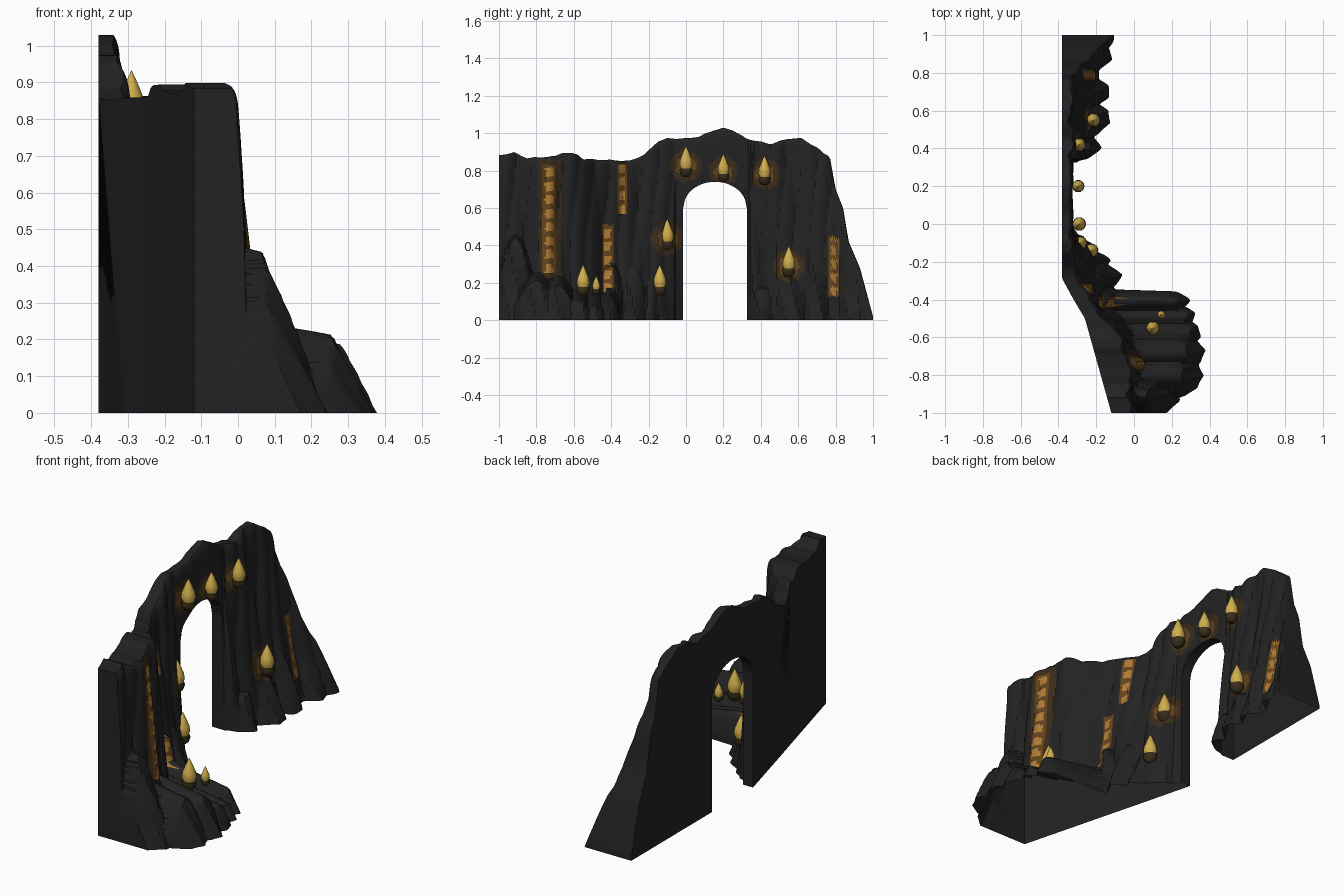
import bpy, bmesh, math
from math import sin, sqrt

if "Cube" in bpy.data.objects:
    bpy.data.objects.remove(bpy.data.objects["Cube"])


def mat(name, rgb):
    m = bpy.data.materials.new(name)
    m.diffuse_color = (*rgb, 1)
    m.use_nodes = True
    m.node_tree.nodes["Principled BSDF"].inputs["Base Color"].default_value = m.diffuse_color
    return m


ROCK = mat("charcoal rock", (0.016, 0.016, 0.016))
DIM = mat("dim glow", (0.042, 0.024, 0.010))
BROWN = mat("brown glow", (0.12, 0.055, 0.012))
EMBER = mat("ember orange", (0.42, 0.19, 0.035))
GOLD = mat("flame gold", (0.64, 0.43, 0.075))
BOWL = mat("bowl bronze", (0.04, 0.028, 0.011))


def lerp(table, y, k=1):
    for a, b in zip(table, table[1:]):
        if y <= b[0]:
            t = max(0, (y - a[0]) / (b[0] - a[0]))
            return a[k] + (b[k] - a[k]) * t
    return table[-1][k]


# skyline (y, z), back line (y, x at top, x at foot), front face (y, x at top, x at foot)
TOP = [(-1, .885), (-.92, .9), (-.85, .87), (-.7, .88), (-.66, .9), (-.58, .89), (-.55, .865),
       (-.3, .855), (-.22, .89), (-.15, .96), (-.1, .975), (0, .975), (.07, .985), (.15, 1.02),
       (.2, 1.03), (.25, 1.02), (.32, .975), (.45, .945), (.55, .975), (.62, .975), (.66, .95),
       (.7, .925), (.77, .87), (.8, .7), (.84, .6), (.87, .42), (.93, .28), (1, .02)]
BACK = [(-1, -.12, -.12), (-.5, -.26, -.253), (-.4, -.32, -.28), (-.29, -.38, -.309),
        (-.02, -.38, -.38), (1, -.38, -.38)]
FRONT = [(-1, -.03, .0), (-.73, -.04, .05), (-.6, -.09, -.01), (-.5, -.17, -.07),
         (-.42, -.24, -.15), (-.34, -.29, -.16), (-.25, -.32, -.16), (-.14, -.34, -.23),
         (-.06, -.335, -.30), (-.02, -.33, -.325), (.32, -.33, -.32), (.35, -.34, -.27),
         (.42, -.34, -.25), (.6, -.345, -.21), (.8, -.345, -.21), (1, -.345, -.13)]
# foot rocks: y, half width, reach in x, height, lean
ROCKS = [(-.91, .08, .25, .45, .4), (-.8, .09, .37, .25, .5), (-.68, .08, .38, .23, .5),
         (-.58, .07, .36, .16, .5), (-.49, .06, .33, .14, .5), (-.41, .05, .30, .18, .5),
         (-.40, .06, -.04, .30, .3), (-.28, .06, -.06, .28, .4), (-.19, .04, -.12, .22, .4),
         (-.12, .04, -.20, .11, .4), (.41, .06, -.17, .18, .3), (.56, .08, -.12, .22, .4),
         (.70, .07, -.12, .36, .3), (.89, .07, -.11, .35, .4)]


def skyline(y):
    return lerp(TOP, y) - .005 * abs(sin(31 * y)) * (y < .75)


def back_x(y, z):
    t = min(1, z / .85)
    return lerp(BACK, y, 2) * (1 - t) + lerp(BACK, y, 1) * t


def face_x(y, z):
    """Front surface of the cliff at height z."""
    zt = skyline(y)
    xt, xf = lerp(FRONT, y, 1), lerp(FRONT, y, 2)
    wall = xt + (xf - xt) * max(0, 1 - z / .9) ** 1.2
    amp = .25 if -.06 < y < .34 else 1
    wall += amp * (.024 * abs(sin(15 * y + 1.1 * z)) + .012 * abs(sin(37 * y + sin(5 * z))))
    x = wall
    for yc, w, reach, h, lean in ROCKS:
        d = (y - yc) / w
        if abs(d) < 1.25:
            slope = reach - lean * z - .06 * d * d - .012 * abs(sin(47 * y + 9 * z))
            ledge = wall + 6 * (h * (1 - .4 * d * d) - z)
            x = max(x, min(slope, ledge))
    x -= .015 * (z / zt) ** 50
    return min(.38, max(x, back_x(y, z) + .03))


# torches: x, y, flame base z, scale
TORCHES = [(-.29, 0, .81, 1), (-.295, .2, .78, .9), (-.29, .42, .765, .95), (-.285, -.1, .42, 1),
           (-.215, .55, .275, 1), (-.225, -.14, .175, 1), (.10, -.55, .175, 1),
           (.145, -.48, .165, .6)]
# ember cracks: y, z bottom, z top, half width
CRACKS = [(-.73, .255, .83, .022), (-.34, .57, .83, .016), (-.42, .15, .51, .018),
          (.79, .13, .44, .018)]


def glow(y, z):
    """Material slot for a spot on the cliff face."""
    level = 0
    for cy, z0, z1, w in CRACKS:
        d = abs(y - cy)
        if z0 < z < z1:
            if d < w * (.9 + .2 * sin(80 * z)) and ((z - z0) % .073) < .048:
                return 3
            if d < w * 1.6:
                level = max(level, 2)
        if z0 - .03 < z < z1 + .03 and d < w * 2.7 and w > .02:
            level = max(level, 1)
    for _, ty, tz, s in TORCHES[:5]:
        r = math.hypot(y - ty, z - tz - .015) + .006 * sin(90 * y) * sin(70 * z)
        level = max(level, 2 if r < .053 * s else 1 if r < .085 * s else 0)
    return level


def cliff(name, y0, y1, floor, rows=90, jamb=None):
    """Loft cross-sections along y: detailed front, flat back; cliffs are open below."""
    n = round((y1 - y0) / .01)
    bm = bmesh.new()
    rings = []
    for i in range(n + 1):
        y = y0 + (y1 - y0) * i / n
        zb, zt = floor(y), skyline(y)
        ring = []
        for j in range(rows + 1):
            z = zb + (zt - zb) * j / rows
            ring.append(bm.verts.new((face_x(y, z), y, z)))
        ring += [bm.verts.new((back_x(y, z), y, z)) for z in (zt, zb)]
        rings.append(ring)
    m = rows + 3
    for a, b in zip(rings, rings[1:]):
        for j in range(m - (jamb is not None)):
            k = (j + 1) % m
            f = bm.faces.new((a[j], a[k], b[k], b[j]))
            f.normal_update()
            if j < rows and abs(f.normal.z) < .75:
                c = f.calc_center_median()
                f.material_index = glow(c.y, c.z)
    if jamb is not None:
        # outer end and gateway side
        bm.faces.new(rings[-1 - jamb])
        inner = rings[jamb]
        side = [v for v in inner[:rows + 1] if v.co.z < .61]
        bm.faces.new(side + [bm.verts.new((-.38, inner[0].co.y, side[-1].co.z)), inner[-1]])
    bmesh.ops.recalc_face_normals(bm, faces=bm.faces)
    ob = add(name, bm, [ROCK, DIM, BROWN, EMBER])
    smooth(ob, 30)


def smooth(ob, deg):
    bpy.ops.object.select_all(action='DESELECT')
    ob.select_set(True)
    bpy.context.view_layer.objects.active = ob
    bpy.ops.object.shade_smooth_by_angle(angle=math.radians(deg))


def add(name, bm, mats):
    me = bpy.data.meshes.new(name)
    bm.to_mesh(me)
    bm.free()
    for m in mats:
        me.materials.append(m)
    ob = bpy.data.objects.new(name, me)
    bpy.context.collection.objects.link(ob)
    return ob


def lathe(name, profile, loc, scale, material, sides=10):
    """Turned shape from (radius, z) points."""
    bm = bmesh.new()
    rings = [[bm.verts.new((r * scale * math.cos(math.tau * i / sides),
                            r * scale * sin(math.tau * i / sides), z * scale))
              for i in range(sides)] for r, z in profile]
    for a, b in zip(rings, rings[1:]):
        for i in range(sides):
            k = (i + 1) % sides
            bm.faces.new((a[i], a[k], b[k], b[i]))
    bm.faces.new(rings[0][::-1])
    bm.faces.new(rings[-1])
    ob = add(name, bm, [material])
    ob.location = loc
    smooth(ob, 40)


# cliff with an arched gateway
cliff("left_cliff", -1, -.015, lambda y: 0, jamb=-1)
cliff("arch_bridge", -.015, .325,
      lambda y: .6 + .14 * sqrt(max(0, 1 - ((y - .155) / .17) ** 2)), 45)
cliff("right_cliff", .325, 1, lambda y: 0, jamb=0)

# torches: bowl and flame
for i, (x, y, z, s) in enumerate(TORCHES):
    lathe(f"torch_bowl_{i}", [(.014, -.045), (.03, -.032), (.037, -.01), (.034, .002)],
          (x, y, z), s, BOWL)
    lathe(f"torch_flame_{i}", [(.026, -.004), (.036, .022), (.032, .05), (.017, .087),
                               (.001, .122)], (x, y, z), s, GOLD)
